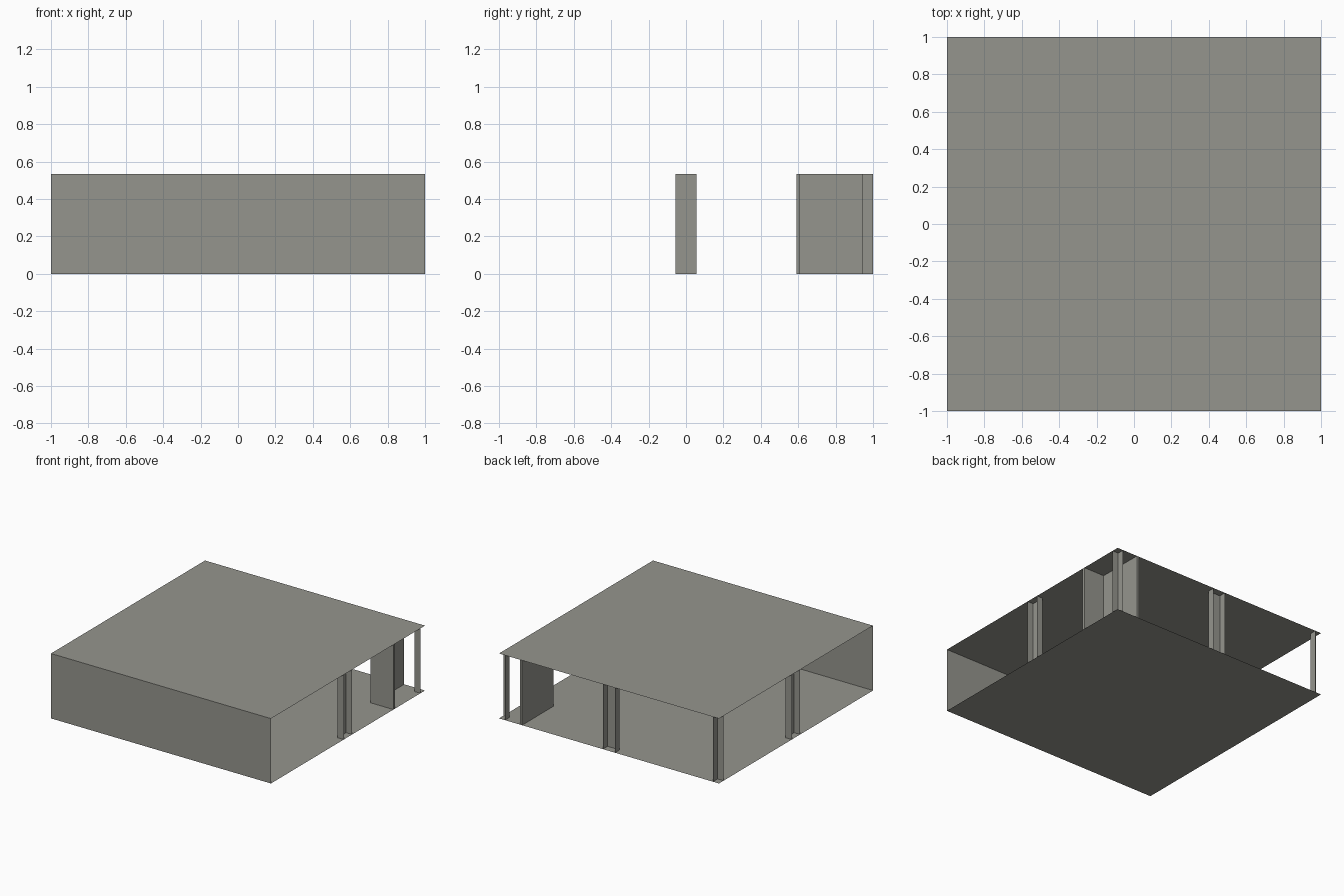
import bpy
import bmesh

cube = bpy.data.objects.get("Cube")
if cube:
    bpy.data.objects.remove(cube, do_unlink=True)

H = 0.533      # storey height
IN = 0.945     # inner face of the perimeter columns
HALF = 0.055   # half width of the mid-side columns

concrete = bpy.data.materials.new("warm_grey_concrete")
concrete.use_nodes = True
COLOUR = (0.30, 0.30, 0.27, 1)
concrete.diffuse_color = COLOUR
concrete.node_tree.nodes["Principled BSDF"].inputs["Base Color"].default_value = COLOUR


def finish(name, bm):
    mesh = bpy.data.meshes.new(name)
    bm.to_mesh(mesh)
    bm.free()
    mesh.materials.append(concrete)
    obj = bpy.data.objects.new(name, mesh)
    bpy.context.collection.objects.link(obj)
    return obj


def slab(name, z):
    """Thin square sheet covering the whole plan."""
    bm = bmesh.new()
    bmesh.ops.create_grid(bm, x_segments=1, y_segments=1, size=1)
    bmesh.ops.translate(bm, vec=(0, 0, z), verts=bm.verts)
    return finish(name, bm)


def sheet_wall(name, path):
    """Raise an open plan path into thin full-height panels."""
    bm = bmesh.new()
    low = [bm.verts.new((x, y, 0)) for x, y in path]
    high = [bm.verts.new((x, y, H)) for x, y in path]
    for i in range(len(path) - 1):
        bm.faces.new((low[i], low[i + 1], high[i + 1], high[i]))
    return finish(name, bm)


def solid_wall(name, outline):
    """Raise a closed plan outline into a solid wall."""
    bm = bmesh.new()
    base = bm.faces.new([bm.verts.new((x, y, 0)) for x, y in outline])
    raised = bmesh.ops.extrude_face_region(bm, geom=[base])["geom"]
    top = [v for v in raised if isinstance(v, bmesh.types.BMVert)]
    bmesh.ops.translate(bm, vec=(0, 0, H), verts=top)
    bmesh.ops.recalc_face_normals(bm, faces=bm.faces)
    return finish(name, bm)


# Floor, roof and the closed front
slab("floor", 0)
slab("roof", H)
sheet_wall("front_wall", [(-1, -1), (1, -1)])

# Channel columns on the sides and angle columns in the back corners
for side, s in (("left", 1), ("right", -1)):
    sheet_wall(side + "_mid_column",
               [(s, -HALF), (s * IN, -HALF), (s * IN, HALF), (s, HALF)])
    sheet_wall(side + "_back_corner_column",
               [(s, 0.94), (s * IN, 0.94), (s * IN, 1)])

# Channel column in the middle of the back
sheet_wall("back_mid_column",
           [(-HALF, 1), (-HALF, 0.94), (HALF, 0.94), (HALF, 1)])

# Thick L-shaped partition around the back left corner
solid_wall("corner_partition",
           [(0.79, 1), (0.79, 0.59), (1, 0.59), (1, 0.61), (0.81, 0.61), (0.81, 1)])
